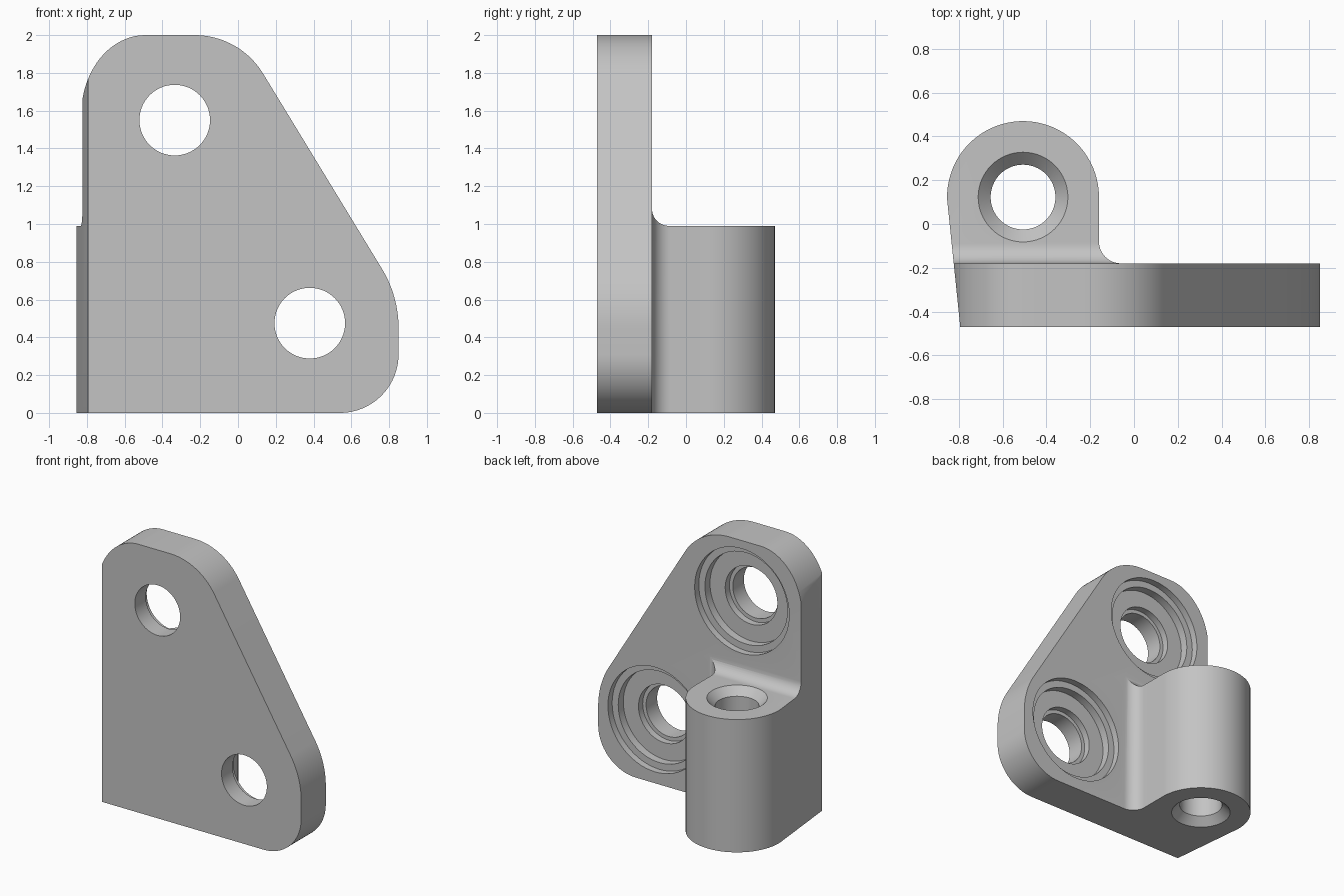
import bpy, bmesh, math
from mathutils import Vector

if "Cube" in bpy.data.objects:
    bpy.data.objects.remove(bpy.data.objects["Cube"])

grey = bpy.data.materials.new("plain grey")
grey.diffuse_color = (0.55, 0.55, 0.55, 1)
grey.use_nodes = True
grey.node_tree.nodes["Principled BSDF"].inputs["Base Color"].default_value = grey.diffuse_color


def arc(cx, cy, rx, ry, a0, a1, n=20):
    """Points along an elliptical arc, angles in degrees."""
    angles = [math.radians(a0 + (a1 - a0) * i / n) for i in range(n + 1)]
    return [(cx + rx * math.cos(a), cy + ry * math.sin(a)) for a in angles]


def finish(name, bm):
    bmesh.ops.recalc_face_normals(bm, faces=bm.faces)
    mesh = bpy.data.meshes.new(name)
    bm.to_mesh(mesh)
    bm.free()
    obj = bpy.data.objects.new(name, mesh)
    bpy.context.collection.objects.link(obj)
    mesh.materials.append(grey)
    return obj


def extrude(name, pts, place, depth):
    """Closed profile, placed in space and pushed along a vector."""
    bm = bmesh.new()
    face = bm.faces.new([bm.verts.new(place(*p)) for p in pts])
    new = bmesh.ops.extrude_face_region(bm, geom=[face])["geom"]
    bmesh.ops.translate(bm, vec=depth, verts=[v for v in new if isinstance(v, bmesh.types.BMVert)])
    return finish(name, bm)


def turned(name, profile, place, n=64):
    """Solid of revolution; profile holds (radius, position along axis)."""
    bm = bmesh.new()
    rings = []
    for r, t in profile:
        circle = [2 * math.pi * i / n for i in range(n)]
        rings.append([bm.verts.new(place(r * math.cos(a), r * math.sin(a), t)) for a in circle])
    for a, b in zip(rings, rings[1:]):
        for i in range(n):
            j = (i + 1) % n
            bm.faces.new((a[i], a[j], b[j], b[i]))
    bm.faces.new(rings[0])
    bm.faces.new(rings[-1])
    return finish(name, bm)


def boolean(target, tool, operation):
    mod = target.modifiers.new(operation.lower(), "BOOLEAN")
    mod.operation, mod.solver, mod.object = operation, "EXACT", tool
    bpy.context.view_layer.objects.active = target
    bpy.ops.object.modifier_apply(modifier=mod.name)
    bpy.data.objects.remove(tool)


FRONT, BACK = -0.47, -0.18
slope = math.degrees(math.atan2(0.53, 0.847))

# Rounded triangular mounting plate
outline = [(-0.83, 0)]
outline += arc(0.54, 0.31, 0.31, 0.31, -90, 0)
outline += arc(0.25, 0.45, 0.60, 0.60, 0, slope)
outline += arc(-0.23, 1.575, 0.425, 0.425, slope, 90)
outline += arc(-0.49, 1.58, 0.34, 0.42, 90, 180)
bracket = extrude("bracket", outline, lambda x, z: (x, FRONT, z), (0, BACK - FRONT, 0))

# Upright boss, with a fillet where its side meets the plate
CX, CY, R = -0.507, 0.123, 0.347
foot = [(-0.95, -0.33), (-0.06, -0.33)]
foot += arc(-0.06, -0.08, 0.10, 0.10, 270, 180, 10)
foot += arc(CX, CY, R, R, 0, 186, 40)
foot += [(-0.95, CY - 0.036)]
boss = extrude("boss", foot, lambda x, y: (x, y, 0), (0, 0, 1.3))

# Trim the boss top, leaving a fillet against the plate
top_cut = [(-0.5, 1.4), (-0.5, 1.08)] + arc(-0.09, 1.08, 0.09, 0.09, 180, 270, 10)
top_cut += [(0.7, 0.99), (0.7, 1.4)]
cutter = extrude("boss_top_cutter", top_cut, lambda y, z: (-1.2, y, z), (2.4, 0, 0))
boolean(boss, cutter, "DIFFERENCE")
boolean(bracket, boss, "UNION")

# Slanted left side, tangent to the boss
bm = bmesh.new()
bm.from_mesh(bracket.data)
normal = Vector((-1, -0.103, 0)).normalized()
point = Vector((CX, CY, 0)) + normal * (R - 0.001)
bmesh.ops.bisect_plane(bm, geom=bm.verts[:] + bm.edges[:] + bm.faces[:], dist=1e-5,
                       plane_co=point, plane_no=normal, clear_outer=True)
bmesh.ops.holes_fill(bm, edges=[e for e in bm.edges if e.is_boundary], sides=0)
bmesh.ops.recalc_face_normals(bm, faces=bm.faces)
bm.to_mesh(bracket.data)
bm.free()

# Stepped screw holes, recessed from the back
steps = [(0.39, 0.02), (0.39, -0.05), (0.34, -0.05), (0.34, -0.11), (0.215, -0.11),
         (0.215, -0.16), (0.187, -0.16), (0.187, -0.4)]
for hx, hz in ((-0.335, 1.55), (0.38, 0.475)):
    tool = turned("screw_hole_cutter", steps,
                  lambda a, b, t: (hx + a, BACK + t, hz + b))
    boolean(bracket, tool, "DIFFERENCE")

# Pin hole through the boss, chamfered at both ends
pin = [(0.225, -0.02), (0.148, 0.057), (0.148, 0.933), (0.225, 1.01)]
tool = turned("pin_hole_cutter", pin, lambda a, b, t: (CX + a, CY + b, t))
boolean(bracket, tool, "DIFFERENCE")

# Smooth curves, sharp edges
bpy.ops.object.select_all(action="DESELECT")
bracket.select_set(True)
bpy.context.view_layer.objects.active = bracket
bpy.ops.object.shade_smooth_by_angle(angle=math.radians(25))
